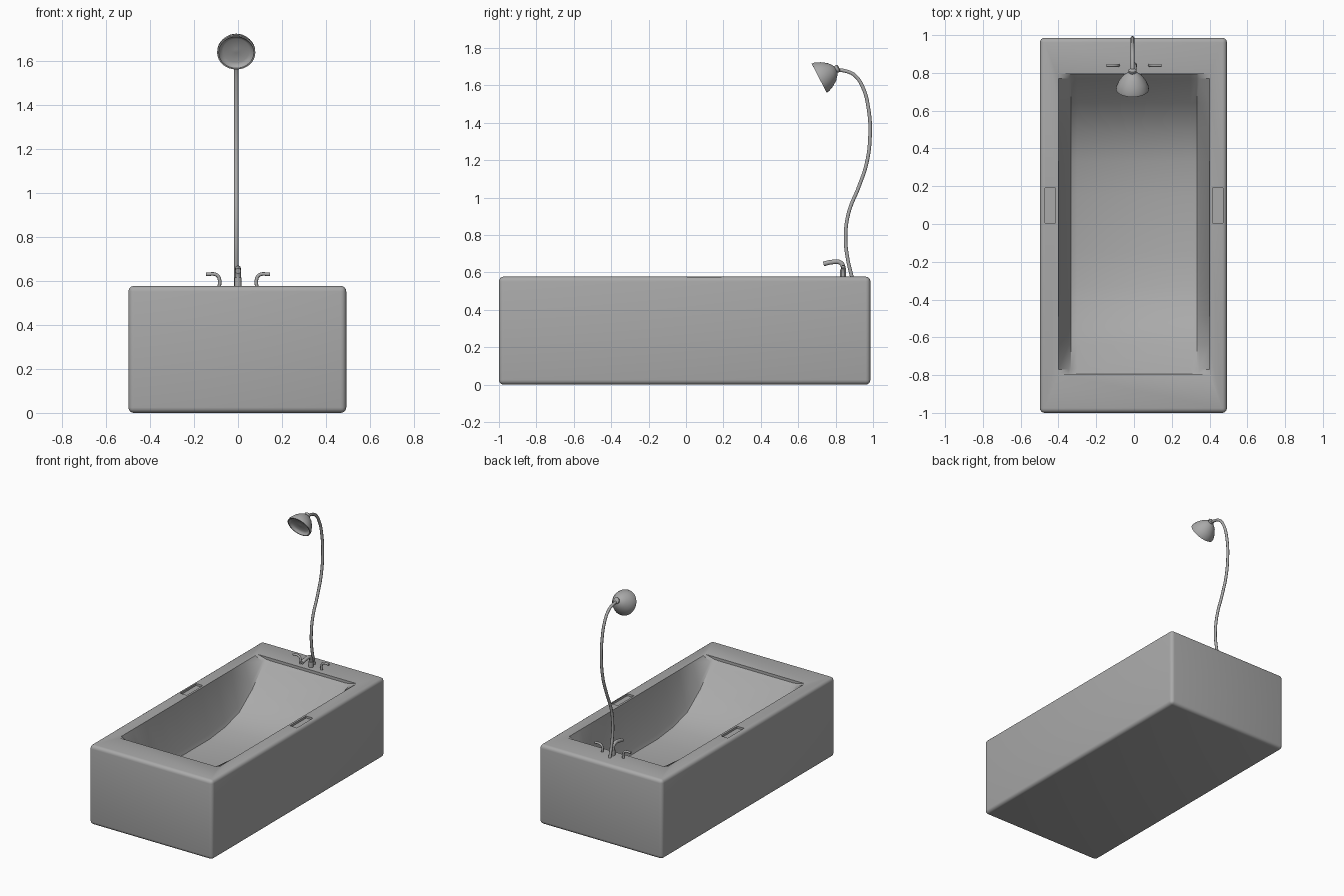
import bpy, bmesh, math
from mathutils import Vector

cube = bpy.data.objects.get("Cube")
if cube:
    bpy.data.objects.remove(cube, do_unlink=True)

GREY = (0.4, 0.4, 0.4, 1)
grey = bpy.data.materials.new("plain_grey")
grey.use_nodes = True
grey.diffuse_color = GREY
grey.node_tree.nodes["Principled BSDF"].inputs["Base Color"].default_value = GREY

TOP = 0.577


def link(name, data):
    obj = bpy.data.objects.new(name, data)
    bpy.context.collection.objects.link(obj)
    data.materials.append(grey)
    return obj


def from_bmesh(name, bm):
    bmesh.ops.recalc_face_normals(bm, faces=bm.faces)
    mesh = bpy.data.meshes.new(name)
    bm.to_mesh(mesh)
    bm.free()
    return link(name, mesh)


def smooth(obj, angle=35):
    bpy.ops.object.select_all(action="DESELECT")
    obj.select_set(True)
    bpy.context.view_layer.objects.active = obj
    bpy.ops.object.shade_smooth_by_angle(angle=math.radians(angle))


def box(name, low, high):
    bm = bmesh.new()
    bmesh.ops.create_cube(bm, size=1)
    low, high = Vector(low), Vector(high)
    for v in bm.verts:
        v.co = (low + high) / 2 + v.co * (high - low)
    return from_bmesh(name, bm)


def loft(name, rings, closed_ends=True):
    bm = bmesh.new()
    rows = [[bm.verts.new(p) for p in ring] for ring in rings]
    n = len(rows[0])
    for a, b in zip(rows, rows[1:]):
        for i in range(n):
            j = (i + 1) % n
            bm.faces.new((a[i], a[j], b[j], b[i]))
    if closed_ends:
        bm.faces.new(rows[0])
        bm.faces.new(rows[-1])
    return from_bmesh(name, bm)


def tube(name, points, radius):
    curve = bpy.data.curves.new(name, "CURVE")
    curve.dimensions = "3D"
    curve.bevel_depth = radius
    curve.bevel_resolution = 3
    curve.resolution_u = 6
    curve.use_fill_caps = True
    spline = curve.splines.new("BEZIER")
    spline.bezier_points.add(len(points) - 1)
    for bp, p in zip(spline.bezier_points, points):
        bp.co = p
        bp.handle_left_type = bp.handle_right_type = "AUTO"
    obj = link(name, curve)
    bpy.ops.object.select_all(action="DESELECT")
    obj.select_set(True)
    bpy.context.view_layer.objects.active = obj
    bpy.ops.object.convert(target="MESH")
    smooth(bpy.context.object, 50)
    return bpy.context.object


# Tub shell with rounded edges
tub = box("tub", (-0.498, -1, 0), (0.492, 0.986, TOP))
bevel = tub.modifiers.new("rounded_edges", "BEVEL")
bevel.width = 0.025
bevel.segments = 4

# Basin: scooped floor between sloping side walls
half = [(0.795, 0.02), (0.77, 0.045), (0.64, 0.19), (0.49, 0.30), (0.33, 0.345), (0.15, 0.365)]
stations = half + [(-y, d) for y, d in reversed(half)]
rings = []
for y, depth in stations:
    corner = min(0.04, depth * 0.4)
    side = [(0.4, -0.05), (0.4, 0), (0.345, depth - corner), (0.333, depth - corner * 0.3), (0.30, depth)]
    section = side + [(-x, d) for x, d in reversed(side)]
    rings.append([(x, y, TOP - d) for x, d in section])
cutters = [loft("basin_cutter", rings)]

# Shallow grip recesses in both long rims
for s, label in ((1, "left"), (-1, "right")):
    cutters.append(box(label + "_grip_cutter", (s * 0.4425 - 0.0275, 0.005, TOP - 0.015),
                       (s * 0.4425 + 0.0275, 0.19, TOP + 0.05)))

bpy.context.view_layer.objects.active = tub
for c in cutters:
    c.hide_render = True
    cut = tub.modifiers.new(c.name, "BOOLEAN")
    cut.object = c
    cut.solver = "EXACT"
for m in [m.name for m in tub.modifiers]:
    bpy.ops.object.modifier_apply(modifier=m)
for c in cutters:
    bpy.data.objects.remove(c, do_unlink=True)
smooth(tub, 32)

# Spout
tube("spout", [(0, 0.84, 0.57), (0, 0.84, 0.63), (0, 0.825, 0.652), (0, 0.78, 0.655), (0, 0.735, 0.645)], 0.013)
tube("spout_base", [(0, 0.84, 0.57), (0, 0.84, 0.615)], 0.017)

# Lever taps
for s, label in ((1, "left"), (-1, "right")):
    tube(label + "_tap", [(s * 0.085, 0.84, 0.57), (s * 0.085, 0.84, 0.61), (s * 0.097, 0.84, 0.627),
                          (s * 0.145, 0.84, 0.63)], 0.008)

# Curved shower hose
X = -0.008
hose = [(0.888, 0.57), (0.863, 0.68), (0.853, 0.79), (0.87, 0.92), (0.925, 1.06), (0.965, 1.18), (0.984, 1.33),
        (0.975, 1.48), (0.945, 1.59), (0.90, 1.655), (0.85, 1.677), (0.81, 1.682)]
tube("shower_hose", [(X, y, z) for y, z in hose], 0.010)

# Bell shaped shower head, hollow at the front
axis = Vector((0, 0.89, 0.46)).normalized()
side = Vector((1, 0, 0))
up = axis.cross(side)
centre = Vector((X, 0.712, 1.638))
bell = [(0.015, 0.01), (0.02, 0.06), (0.012, 0.074), (0, 0.08), (0, 0.087), (0.015, 0.086), (0.045, 0.073),
        (0.075, 0.053), (0.095, 0.03), (0.1, 0.018), (0.105, 0.021), (0.115, 0.021), (0.12, 0.014)]
rings = []
for t, r in bell:
    turns = [2 * math.pi * k / 32 for k in range(32)]
    rings.append([centre + axis * t + (side * math.cos(a) + up * math.sin(a)) * r for a in turns])
smooth(loft("shower_head", rings), 40)
